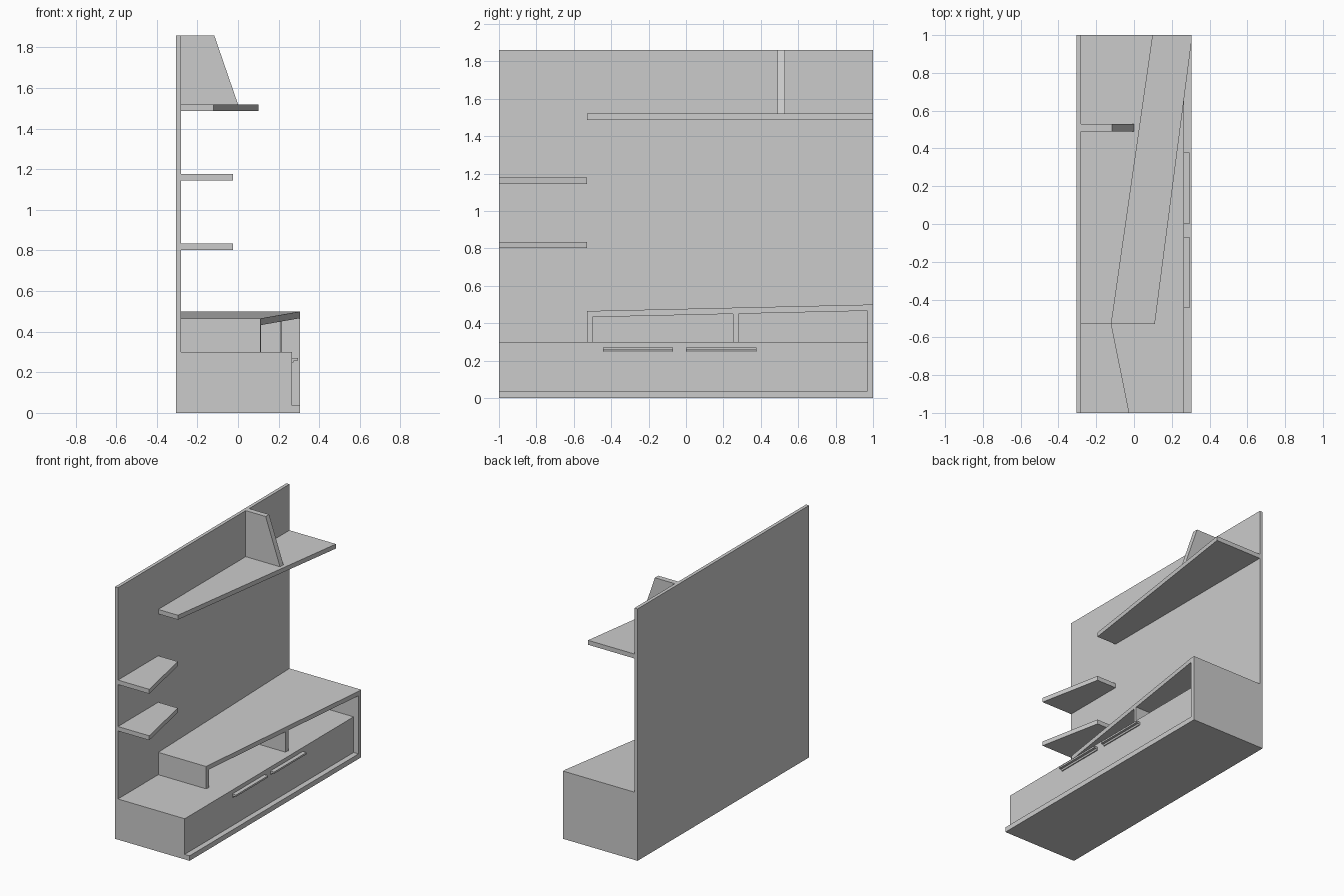
import bpy
import bmesh

if "Cube" in bpy.data.objects:
    bpy.data.objects.remove(bpy.data.objects["Cube"])

BACK = -0.28          # front face of the back panel
T = 0.033             # board thickness


def loft(name, lower, upper):
    """Solid between two matching outlines."""
    bm = bmesh.new()
    a = [bm.verts.new(p) for p in lower]
    b = [bm.verts.new(p) for p in upper]
    n = len(a)
    bm.faces.new(a)
    bm.faces.new(b)
    for i in range(n):
        j = (i + 1) % n
        bm.faces.new((a[i], a[j], b[j], b[i]))
    bmesh.ops.recalc_face_normals(bm, faces=bm.faces)
    me = bpy.data.meshes.new(name)
    bm.to_mesh(me)
    bm.free()
    ob = bpy.data.objects.new(name, me)
    bpy.context.collection.objects.link(ob)
    return ob


def plan(name, pts, low, high):
    """Extrude an xy outline; low and high give z as a function of y."""
    return loft(name, [(x, y, low(y)) for x, y in pts],
                [(x, y, high(y)) for x, y in pts])


def board(name, pts, z0, z1):
    return plan(name, pts, lambda y: z0, lambda y: z1)


def box(name, x0, x1, y0, y1, z0, z1):
    return board(name, [(x0, y0), (x1, y0), (x1, y1), (x0, y1)], z0, z1)


def section(name, pts, y0, y1):
    """Extrude an xz outline along y."""
    return loft(name, [(x, y0, z) for x, z in pts],
                [(x, y1, z) for x, z in pts])


def top_z(y):
    return 0.465 + 0.035 * (y + 0.53) / 1.53


def under_z(y):
    return top_z(y) - T


def edge_x(y):
    return 0.11 + 0.195 * (y + 0.53) / 1.5


# Back panel, base and right end panel
box("back_panel", -0.305, BACK, -1, 1, 0, 1.86)
box("base_board", BACK, 0.305, -1, 0.97, 0, 0.037)
plan("end_panel", [(BACK, 0.97), (0.305, 0.97), (0.305, 1), (BACK, 1)],
     lambda y: 0, top_z)

# Drawers with grip handles
grip = [(0.265, 0.271), (0.295, 0.271), (0.295, 0.258),
        (0.277, 0.258), (0.272, 0.247), (0.265, 0.247)]
for side, y0, y1, h0, h1 in (("left", -1, -0.037, -0.445, -0.07),
                             ("right", -0.037, 0.97, 0.0, 0.378)):
    box(f"drawer_{side}", BACK, 0.265, y0, y1, 0.037, 0.3)
    section(f"handle_{side}", grip, h0, h1)

# Sloping, tapered top with its two uprights
plan("sloping_top", [(BACK, -0.53), (edge_x(-0.53), -0.53),
                     (edge_x(0.97), 0.97), (BACK, 0.97)], under_z, top_z)
for name, y0, y1 in (("top_left_support", -0.53, -0.5),
                     ("top_divider", 0.25, 0.28)):
    plan(name, [(BACK, y0), (edge_x(y0), y0), (edge_x(y1), y1), (BACK, y1)],
         lambda y: 0.3, under_z)

# Small tapered wall shelves
for i, z in enumerate((0.802, 1.145)):
    board(f"small_shelf_{i + 1}",
          [(BACK, -1), (-0.025, -1), (-0.12, -0.53), (BACK, -0.53)], z, z + T)

# Long upper shelf and its bracket
board("upper_shelf", [(BACK, -0.53), (-0.12, -0.53), (0.10, 1), (BACK, 1)],
      1.487, 1.52)
section("upper_bracket", [(BACK, 1.52), (0.0, 1.52), (-0.117, 1.86), (BACK, 1.86)],
        0.49, 0.53)
